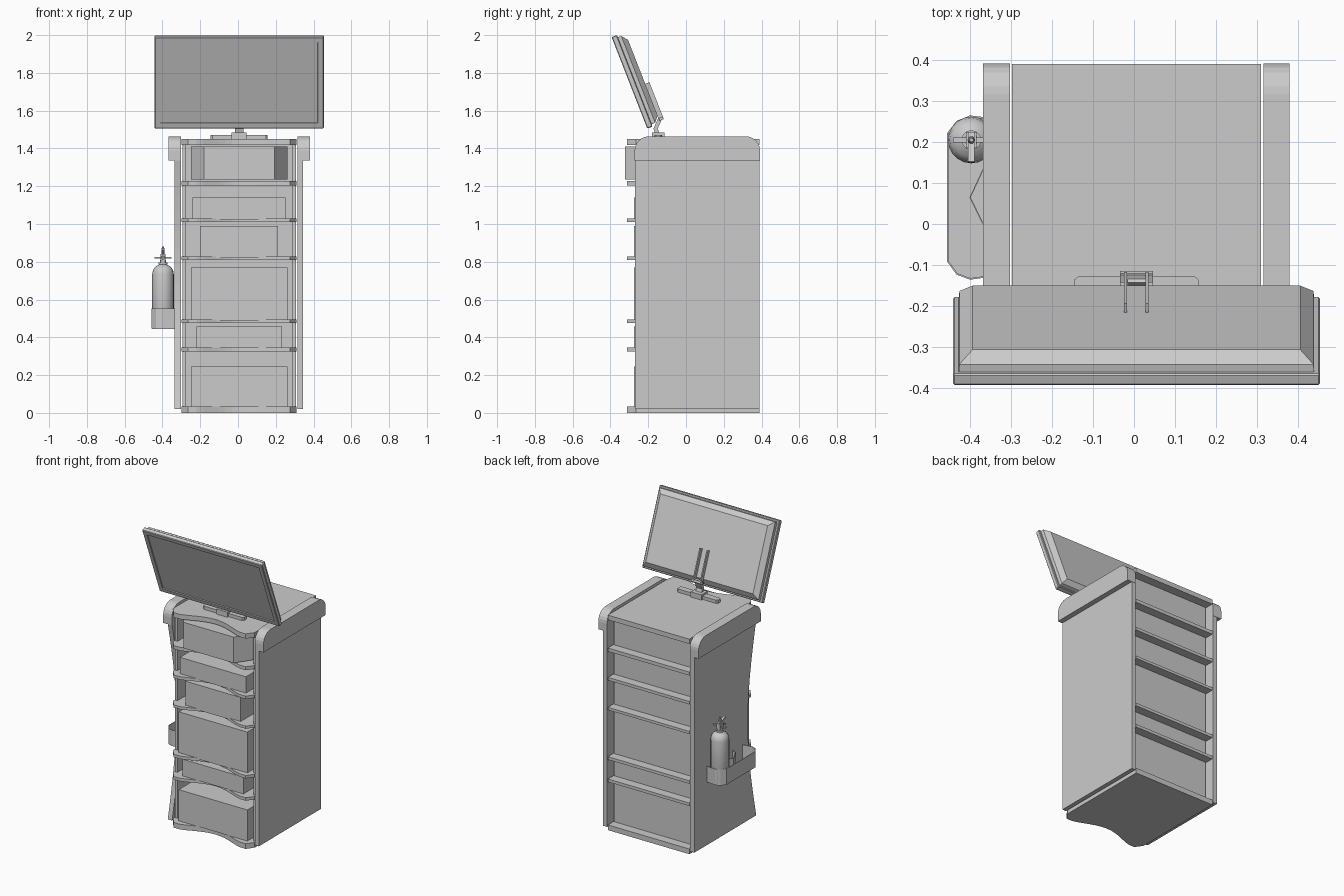
import bpy, bmesh, math
from mathutils import Matrix, Vector

if "Cube" in bpy.data.objects:
    bpy.data.objects.remove(bpy.data.objects["Cube"])


def finish(name, bm, matrix=None):
    bmesh.ops.recalc_face_normals(bm, faces=bm.faces)
    me = bpy.data.meshes.new(name)
    bm.to_mesh(me)
    bm.free()
    ob = bpy.data.objects.new(name, me)
    bpy.context.collection.objects.link(ob)
    if matrix:
        ob.matrix_world = matrix
    return ob


def prism(name, outline, lo, hi, axis='z', matrix=None):
    """Extrude a 2D outline: axis z uses (x, y), axis x uses (y, z)."""
    bm = bmesh.new()
    place = (lambda p, t: (p[0], p[1], t)) if axis == 'z' else (lambda p, t: (t, p[0], p[1]))
    face = bm.faces.new([bm.verts.new(place(p, lo)) for p in outline])
    new = bmesh.ops.extrude_face_region(bm, geom=[face])['geom']
    move = Vector(place((0, 0), hi - lo))
    bmesh.ops.translate(bm, vec=move, verts=[v for v in new if isinstance(v, bmesh.types.BMVert)])
    return finish(name, bm, matrix)


def box(name, x, y, z, matrix=None):
    return prism(name, [(x[0], y[0]), (x[1], y[0]), (x[1], y[1]), (x[0], y[1])], *z, matrix=matrix)


def lathe(name, profile, cx, cy, n=20):
    bm = bmesh.new()
    rings = [[bm.verts.new((cx + r * math.cos(2 * math.pi * i / n),
                            cy + r * math.sin(2 * math.pi * i / n), z)) for i in range(n)]
             for r, z in profile]
    for a, b in zip(rings, rings[1:]):
        for i in range(n):
            bm.faces.new((a[i], a[(i + 1) % n], b[(i + 1) % n], b[i]))
    bm.faces.new(rings[0])
    bm.faces.new(rings[-1])
    ob = finish(name, bm)
    bpy.ops.object.select_all(action='DESELECT')
    ob.select_set(True)
    bpy.context.view_layer.objects.active = ob
    bpy.ops.object.shade_smooth_by_angle(angle=math.radians(35))
    return ob


def wall(name, path, lo, hi, thick):
    """Thin upright strip following a plan path."""
    bm = bmesh.new()
    pairs = [(bm.verts.new((x, y, lo)), bm.verts.new((x, y, hi))) for x, y in path]
    for (a, b), (c, d) in zip(pairs, pairs[1:]):
        bm.faces.new((a, c, d, b))
    ob = finish(name, bm)
    mod = ob.modifiers.new('thickness', 'SOLIDIFY')
    mod.thickness = thick
    mod.offset = 0
    return ob


CX = 0.006  # cabinet centre line

# shelves: chamfered corners, two front tabs and a concave front edge
half = [(0.304, 0.39), (0.304, -0.265), (0.27, -0.312), (0.225, -0.312)]
curve = [(0.225 * math.cos(math.pi * t / 12), -0.312 + 0.065 * math.sin(math.pi * t / 12))
         for t in range(1, 12)]
curve = [(0.225 - 0.45 * t / 12, -0.312 + 0.065 * math.sin(math.pi * t / 12) ** 1.3)
         for t in range(1, 12)]
shelf_plan = [(CX + x, y) for x, y in half + curve + [(-x, y) for x, y in reversed(half)]]
shelves = [(0.0, 0.035), (0.325, 0.345), (0.475, 0.495), (0.81, 0.828),
           (1.01, 1.03), (1.205, 1.228), (1.418, 1.45)]
for i, (lo, hi) in enumerate(shelves):
    prism(f"shelf_{i + 1}", shelf_plan, lo, hi)

# cabinet carcass between the shelves, inset at the back
for side, s in (("left", -1), ("right", 1)):
    box(f"carcass_side_{side}", sorted((CX + s * 0.283, CX + s * 0.300)), (-0.25, 0.33), (0.02, 1.43))
box("carcass_back", (CX - 0.30, CX + 0.30), (0.31, 0.33), (0.02, 1.43))

# drawers: x range and z range, all with the same front plane
drawers = [(-0.25, 0.262, 0.035, 0.245), (-0.22, 0.233, 0.345, 0.458), (-0.25, 0.262, 0.49, 0.77),
           (-0.20, 0.212, 0.82, 0.99), (-0.24, 0.252, 1.025, 1.14)]
for i, (x0, x1, z0, z1) in enumerate(drawers):
    box(f"drawer_{i + 1}", (x0, x1), (-0.275, 0.31), (z0, z1))
prism("top_drawer", [(-0.18, -0.322), (0.193, -0.322), (0.262, -0.22), (0.262, 0.31),
                     (-0.25, 0.31), (-0.25, -0.22)], 1.235, 1.41)

# side panels: right one straight, left one with a concave front edge
box("right_side_panel", (0.316, 0.345), (-0.27, 0.39), (0.02, 1.36))
edge = [(-0.27 + 0.09 * math.sin(math.pi * t / 14), 0.02 + 1.32 * t / 14) for t in range(15)]
prism("left_side_panel", [(0.39, 0.02)] + edge + [(-0.27, 1.36), (0.39, 1.36)], -0.335, -0.303, 'x')

# rounded caps along the top of the side panels
r = 0.075
arc = [(math.sin(math.pi * t / 12), math.cos(math.pi * t / 12)) for t in range(7)]
cap = [(-0.272, 1.337), (0.392, 1.337)]
cap += [(0.392 - r + r * s, 1.464 - r + r * c) for s, c in reversed(arc)]
cap += [(-0.272 + r - r * s, 1.464 - r + r * c) for s, c in arc]
prism("right_cap", cap, 0.316, 0.38, 'x')
prism("left_cap", cap, -0.368, -0.303, 'x')

# monitor, leaning forward: local y is depth, local z runs up the screen
lean = Matrix.Translation((0.006, -0.205, 1.505)) @ Matrix.Rotation(0.372, 4, 'X')
W, H = 0.448, 0.52
bm = bmesh.new()
bmesh.ops.create_cube(bm, size=1, matrix=Matrix.Translation((0, 0.015, H / 2))
                      @ Matrix.Diagonal((2 * W, 0.03, H, 1)))
bmesh.ops.bevel(bm, geom=bm.edges[:], offset=0.004, segments=1, affect='EDGES')
bm.normal_update()
front = min(bm.faces, key=lambda f: f.calc_center_median().y)
bmesh.ops.inset_region(bm, faces=[front], thickness=0.038)
bmesh.ops.inset_region(bm, faces=[front], thickness=0.003, depth=-0.005)
finish("monitor_screen", bm, lean)

bm = bmesh.new()
rings = []
for inset_x, inset_z, y in ((0.014, 0.012, 0.028), (0.016, 0.014, 0.05), (0.048, 0.045, 0.076)):
    x, z0, z1 = W - inset_x, inset_z, H - inset_z
    rings.append([bm.verts.new(p) for p in ((-x, y, z0), (x, y, z0), (x, y, z1), (-x, y, z1))])
for a, b in zip(rings, rings[1:]):
    for i in range(4):
        bm.faces.new((a[i], a[(i + 1) % 4], b[(i + 1) % 4], b[i]))
bm.faces.new(rings[0])
bm.faces.new(rings[-1])
finish("monitor_back_shell", bm, lean)

# monitor mount: two arms, cross bar, bent neck and foot
for side, x in (("left", -0.027), ("right", 0.026)):
    box(f"mount_arm_{side}", (x - 0.004, x + 0.004), (0.074, 0.1), (0.015, 0.225), lean)
box("mount_cross_bar", (-0.04, 0.04), (0.078, 0.098), (0.015, 0.03), lean)
prism("mount_neck", [(-0.125, 1.56), (-0.15, 1.505), (-0.13, 1.45), (-0.155, 1.45),
                     (-0.172, 1.505), (-0.143, 1.57)], -0.016, 0.028, 'x')
box("mount_hub", (-0.034, 0.046), (-0.18, -0.115), (1.448, 1.485))
prism("mount_foot", [(-0.145, -0.16), (-0.135, -0.168), (0.147, -0.168), (0.157, -0.16),
                     (0.157, -0.135), (0.147, -0.127), (-0.135, -0.127), (-0.145, -0.135)],
      1.448, 1.472)

# side holder: outer band, pinched divider and floor
band = [(-0.335, -0.125), (-0.40, -0.134), (-0.432, -0.122), (-0.455, -0.09),
        (-0.455, 0.22), (-0.432, 0.25), (-0.40, 0.263), (-0.335, 0.255)]
wall("holder_band", band, 0.447, 0.553, 0.004)
wall("holder_divider", [(-0.335, 0.15), (-0.365, 0.14), (-0.40, 0.065), (-0.365, -0.007),
                        (-0.335, -0.02)], 0.447, 0.553, 0.003)
prism("holder_floor", band, 0.445, 0.45)

# fire extinguisher
EX, EY = -0.397, 0.205
lathe("extinguisher_body", [(0.054, 0.45), (0.057, 0.456), (0.057, 0.735), (0.053, 0.757), (0.042, 0.773),
                            (0.024, 0.783), (0.016, 0.788), (0.016, 0.81)], EX, EY)
lathe("extinguisher_collar", [(0.024, 0.785), (0.024, 0.797)], EX, EY, 12)
box("extinguisher_valve", (EX - 0.013, EX + 0.013), (EY - 0.02, EY + 0.02), (0.805, 0.84))
box("extinguisher_gauge_bar", (EX - 0.045, EX + 0.045), (EY - 0.006, EY + 0.006), (0.817, 0.825))
lathe("extinguisher_pin", [(0.009, 0.835), (0.009, 0.86), (0.005, 0.882)], EX, EY, 10)
prism("extinguisher_lower_handle", [(EY, 0.825), (EY - 0.055, 0.812), (EY - 0.055, 0.82), (EY, 0.835)],
      EX - 0.008, EX + 0.008, 'x')
prism("extinguisher_lever", [(EY + 0.02, 0.835), (EY - 0.055, 0.86), (EY - 0.052, 0.868), (EY + 0.02, 0.845)],
      EX - 0.008, EX + 0.008, 'x')
